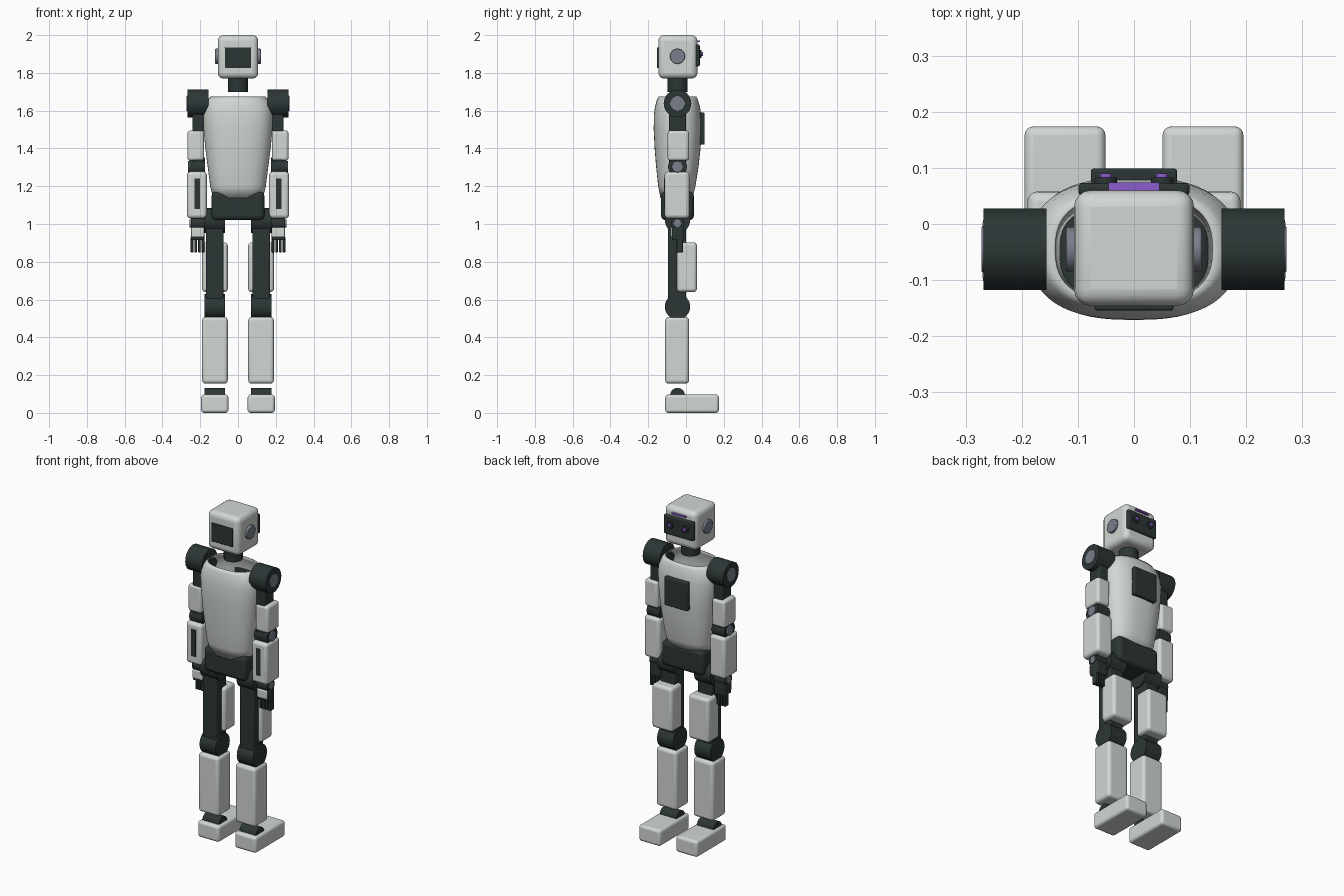
import bpy, bmesh, math
from mathutils import Matrix, Vector

cube = bpy.data.objects.get("Cube")
if cube:
    bpy.data.objects.remove(cube, do_unlink=True)


def material(name, rgb):
    m = bpy.data.materials.new(name)
    m.use_nodes = True
    m.diffuse_color = (*rgb, 1)
    m.node_tree.nodes["Principled BSDF"].inputs["Base Color"].default_value = (*rgb, 1)
    return m


LIGHT = material("light grey shell", (0.64, 0.68, 0.65))
DARK = material("dark joint", (0.025, 0.036, 0.036))
SLATE = material("slate cap", (0.19, 0.21, 0.26))
PURPLE = material("purple lamp", (0.26, 0.11, 0.62))
MID_Y = -0.045


def finish(name, bm, mat, bevel=0, segments=4):
    bmesh.ops.recalc_face_normals(bm, faces=bm.faces)
    mesh = bpy.data.meshes.new(name)
    bm.to_mesh(mesh)
    bm.free()
    mesh.materials.append(mat)
    ob = bpy.data.objects.new(name, mesh)
    bpy.context.collection.objects.link(ob)
    if bevel:
        mod = ob.modifiers.new("Rounding", "BEVEL")
        mod.width, mod.segments, mod.limit_method = bevel, segments, "ANGLE"
    bpy.ops.object.select_all(action="DESELECT")
    ob.select_set(True)
    bpy.context.view_layer.objects.active = ob
    bpy.ops.object.shade_smooth_by_angle(angle=math.radians(35))
    return ob


def box(name, x, y, z, mat, bevel=0.015):
    """Rounded box given by its (low, high) range on each axis."""
    bm = bmesh.new()
    bmesh.ops.create_cube(bm, size=1)
    for v in bm.verts:
        v.co = Vector([(r[0] + r[1]) / 2 + c * (r[1] - r[0]) for c, r in zip(v.co, (x, y, z))])
    return finish(name, bm, mat, bevel)


def cylinder(name, centre, radius, depth, axis, mat, bevel=0.0):
    bm = bmesh.new()
    bmesh.ops.create_cone(bm, cap_ends=True, segments=40, radius1=radius, radius2=radius, depth=depth)
    turn = {"X": Matrix.Rotation(math.pi / 2, 4, "Y"), "Y": Matrix.Rotation(math.pi / 2, 4, "X"),
            "Z": Matrix.Identity(4)}[axis]
    bm.transform(Matrix.Translation(centre) @ turn)
    return finish(name, bm, mat, bevel, 2)


# Torso shell: stacked rounded sections (z, half width, front y, back y), open at both ends
sections = [(1.137, 0.132, -0.135, 0.035), (1.2, 0.147, -0.147, 0.05), (1.3, 0.16, -0.158, 0.066),
            (1.4, 0.173, -0.166, 0.077), (1.5, 0.182, -0.171, 0.083), (1.58, 0.186, -0.17, 0.08),
            (1.62, 0.181, -0.164, 0.074), (1.655, 0.164, -0.155, 0.064), (1.675, 0.143, -0.146, 0.055)]
N = 56
bm = bmesh.new()
rings = []
for z, w, front, back in sections:
    ring = []
    for i in range(N):
        a = math.tau * i / N
        c, s = (math.copysign(abs(t) ** 0.78, t) for t in (math.cos(a), math.sin(a)))
        ring.append(bm.verts.new((w * c, (front + back) / 2 + (back - front) / 2 * s, z)))
    rings.append(ring)
for low, high in zip(rings, rings[1:]):
    for i in range(N):
        j = (i + 1) % N
        bm.faces.new((low[i], low[j], high[j], high[i]))
torso = finish("torso_shell", bm, LIGHT)
shell = torso.modifiers.new("Thickness", "SOLIDIFY")
shell.thickness, shell.offset = 0.005, -1
box("torso_back_plate", (-0.077, 0.077), (0.07, 0.099), (1.42, 1.59), DARK, 0.006)
box("pelvis", (-0.14, 0.14), (-0.132, 0.042), (1.02, 1.17), DARK, 0.025)

# Head and its sensors
cylinder("neck", (0, MID_Y, 1.745), 0.052, 0.09, "Z", DARK)
box("head", (-0.107, 0.107), (-0.146, 0.06), (1.77, 2.0), LIGHT, 0.03)
box("head_front_panel", (-0.07, 0.07), (-0.154, -0.13), (1.825, 1.935), DARK, 0.004)
box("visor", (-0.099, 0.099), (0.05, 0.073), (1.835, 1.95), DARK, 0.008)
box("brow_lamp", (-0.045, 0.045), (0.055, 0.074), (1.964, 1.972), PURPLE, 0)

for side, s in (("left", 1), ("right", -1)):
    def span(a, b):
        return tuple(sorted((s * a, s * b)))

    def sbox(part, x, y, z, mat, bevel=0.015):
        box(f"{side}_{part}", span(*x), y, z, mat, bevel)

    def pin(part, x, z, r, mat, bevel=0.0):
        cylinder(f"{side}_{part}", (s * (x[0] + x[1]) / 2, MID_Y, z), r, x[1] - x[0], "X", mat, bevel)

    # Face details
    pin("ear", (0.1, 0.121), 1.888, 0.04, SLATE, 0.004)
    cylinder(f"{side}_lens", (s * 0.05, 0.076, 1.9), 0.02, 0.014, "Y", DARK, 0.002)
    cylinder(f"{side}_eye", (s * 0.05, 0.083, 1.9), 0.011, 0.014, "Y", PURPLE, 0.002)

    # Arm
    pin("shoulder", (0.156, 0.268), 1.638, 0.073, DARK)
    pin("shoulder_cap", (0.26, 0.272), 1.638, 0.041, SLATE, 0.003)
    sbox("upper_arm", (0.183, 0.24), (-0.09, 0.0), (1.31, 1.62), DARK, 0.008)
    sbox("upper_arm_shell", (0.18, 0.267), (-0.097, 0.016), (1.335, 1.495), LIGHT)
    pin("elbow", (0.174, 0.258), 1.303, 0.05, DARK)
    pin("elbow_cap", (0.255, 0.265), 1.303, 0.03, SLATE, 0.003)
    sbox("forearm", (0.165, 0.27), (-0.113, 0.018), (1.03, 1.277), LIGHT, 0.018)
    sbox("forearm_slot", (0.2, 0.23), (-0.117, -0.108), (1.08, 1.24), DARK, 0)

    # Hand
    pin("wrist", (0.178, 0.25), 1.003, 0.035, DARK)
    pin("wrist_cap", (0.248, 0.257), 1.003, 0.022, SLATE, 0.002)
    sbox("palm", (0.178, 0.25), (-0.075, -0.01), (0.915, 0.99), DARK, 0.006)
    sbox("hand_plate", (0.18, 0.248), (-0.083, -0.07), (0.93, 0.982), LIGHT, 0.006)
    for i in range(4):
        x = 0.178 + 0.0195 * i
        sbox(f"finger_{i + 1}", (x, x + 0.014), (-0.05, -0.016), (0.85, 0.93), DARK, 0.003)

    # Leg
    pin("hip", (0.068, 0.178), 1.018, 0.066, DARK)
    sbox("thigh", (0.077, 0.17), (-0.095, 0.0), (0.58, 1.01), DARK, 0.008)
    sbox("thigh_shell", (0.054, 0.19), (-0.048, 0.058), (0.64, 0.903), LIGHT, 0.018)
    pin("knee", (0.07, 0.177), 0.562, 0.067, DARK)
    sbox("shin", (0.054, 0.19), (-0.11, 0.016), (0.155, 0.507), LIGHT, 0.018)
    pin("ankle", (0.068, 0.178), 0.093, 0.039, DARK)
    sbox("foot", (0.051, 0.195), (-0.11, 0.174), (0.0, 0.097), LIGHT, 0.016)
